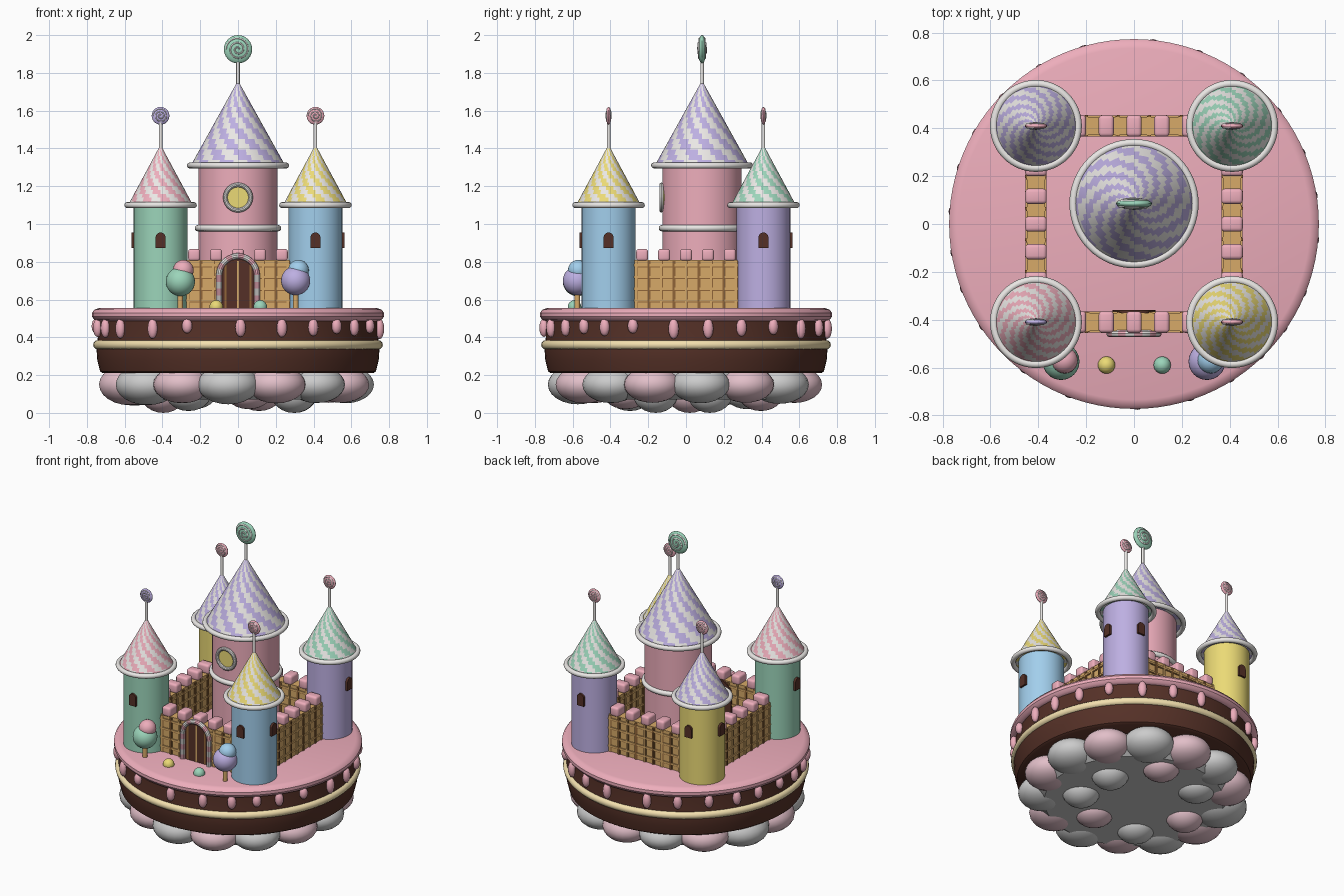
import bpy, bmesh, math, random
from math import sin, cos, pi, radians
from mathutils import Matrix, Vector

if "Cube" in bpy.data.objects:
    bpy.data.objects.remove(bpy.data.objects["Cube"])

random.seed(4)
COL = dict(pink=(.85, .42, .5), mint=(.33, .66, .49), lavender=(.51, .43, .76), blue=(.36, .62, .84),
           yellow=(.83, .70, .18), choc=(.09, .03, .02), cream=(.9, .75, .43), waffle=(.68, .4, .14),
           crust=(.28, .13, .04), white=(.82, .8, .78), puff=(.76, .52, .58))
MAT = {}
for k, c in COL.items():
    MAT[k] = bpy.data.materials.new(k)
    MAT[k].diffuse_color = (*c, 1)


def finish(name, bm, mats=(), loc=(0, 0, 0), rot=0):
    bmesh.ops.remove_doubles(bm, verts=bm.verts, dist=1e-5)
    bmesh.ops.recalc_face_normals(bm, faces=bm.faces)
    me = bpy.data.meshes.new(name)
    bm.to_mesh(me)
    bm.free()
    for m in mats:
        me.materials.append(MAT[m])
    ob = bpy.data.objects.new(name, me)
    ob.location = loc
    ob.rotation_euler.z = rot
    bpy.context.collection.objects.link(ob)
    return ob


def skin(bm, rows, pick=lambda i, j: 0, wrap=True):
    """Bridge rows of points with quads."""
    vs = [[bm.verts.new(p) for p in row] for row in rows]
    n = len(vs[0])
    for i in range(len(vs) - 1):
        for j in range(n):
            k = (j + 1) % n
            f = bm.faces.new((vs[i][j], vs[i][k], vs[i + 1][k], vs[i + 1][j]))
            f.material_index = pick(i, j)
    return vs


def lathe(name, prof, mats, loc=(0, 0, 0), seg=64, pick=lambda i, j: 0):
    bm = bmesh.new()
    skin(bm, [[(r * cos(2 * pi * j / seg), r * sin(2 * pi * j / seg), z) for j in range(seg)]
              for r, z in prof], pick)
    bmesh.ops.dissolve_degenerate(bm, edges=bm.edges, dist=1e-6)
    return finish(name, bm, mats, loc)


def ring(name, R, r, z, mat, loc=(0, 0)):
    prof = [(R + r * cos(a * pi / 6), z + r * sin(a * pi / 6)) for a in range(13)]
    return lathe(name, prof, [mat], (loc[0], loc[1], 0))


def ball(name, loc, size, mats, rot=0, seg=24):
    bm = bmesh.new()
    bmesh.ops.create_uvsphere(bm, u_segments=seg, v_segments=seg // 2, radius=1,
                              matrix=Matrix.Diagonal((*size, 1)))
    return finish(name, bm, mats, loc, rot)


def box(name, loc, size, mat, rot=0, bevel=0):
    """Box whose location is turned about the castle's middle."""
    bm = bmesh.new()
    bmesh.ops.create_cube(bm, size=1, matrix=Matrix.Diagonal((*size, 1)))
    if bevel:
        bmesh.ops.bevel(bm, geom=bm.edges[:], offset=bevel, segments=3, profile=.5, affect='EDGES')
    return finish(name, bm, [mat], Matrix.Rotation(rot, 3, 'Z') @ Vector(loc), rot)


def tube(name, path, r, mats, loc, pick=lambda i, j: 0):
    """Round tube along an x-z path."""
    bm, rows = bmesh.new(), []
    for i, (x, z) in enumerate(path):
        a, b = path[max(i - 1, 0)], path[min(i + 1, len(path) - 1)]
        d = Vector((b[0] - a[0], 0, b[1] - a[1])).normalized()
        s = d.cross(Vector((0, 1, 0)))
        rows.append([Vector((x, 0, z)) + r * (s * cos(t * pi / 5) + Vector((0, sin(t * pi / 5), 0)))
                     for t in range(10)])
    vs = skin(bm, rows, pick)
    bm.faces.new(vs[0])
    bm.faces.new(vs[-1])
    return finish(name, bm, mats, loc)


def arch(name, w, h, depth, loc, rot=0):
    """Solid round-topped door or window, base at z = 0."""
    bm = bmesh.new()
    pts = [(-w, 0), (w, 0)] + [(w * cos(a * pi / 12), h - w + w * sin(a * pi / 12)) for a in range(13)]
    f = bm.faces.new([bm.verts.new((x, -depth / 2, z)) for x, z in pts])
    g = bmesh.ops.extrude_face_region(bm, geom=[f])['geom']
    bmesh.ops.translate(bm, vec=(0, depth, 0), verts=[v for v in g if isinstance(v, bmesh.types.BMVert)])
    return finish(name, bm, ['choc'], loc, rot)


# cloud base: flat core, outer and inner puffs
lathe('cloud_core', [(0, .07), (.56, .07), (.6, .1), (.6, .22), (0, .22)], [])
for i in range(14):
    a = 2 * pi * (i + .3) / 14
    s = random.uniform(.9, 1.08)
    ball('cloud_puff', (.575 * cos(a), .575 * sin(a), .15), (.16 * s, .165 * s, .105 * s),
         ['puff'] if i % 2 else [], a)
for i in range(7):
    a = 2 * pi * i / 7 + .4
    r = random.uniform(.3, .42)
    ball('cloud_inner_puff', (r * cos(a), r * sin(a), .1), (.12, .12, .1 - .01 * (i % 3)),
         ['puff'] if i % 2 else [], a)

# cake island with cream band, icing and drips
lathe('cake', [(0, .21), (.715, .21), (.73, .22), (.745, .28), (.75, .35), (.742, .4), (.74, .51), (0, .51)],
      ['choc'], seg=96)
ring('cream_band', .742, .025, .36, 'cream')
lathe('icing', [(0, .485), (.74, .485), (.76, .492), (.773, .51), (.773, .53), (.76, .547), (.735, .555), (0, .555)],
      ['pink'], seg=96)
for d in (-171, -159, -146, -127, -111, -89, -72, -58, -46, -35, -22, -5, 9, 23, 38, 54, 69, 84,
          106, 121, 136, 150, 162, 176):
    a, h = radians(d), random.uniform(.038, .056)
    ball('icing_drip', (.752 * cos(a), .752 * sin(a), .5 - h), (.025, .028, h), ['pink'], a, 16)


def lollipop(x, y, z0, z, r, color):
    lathe('lollipop_stick', [(0, z0), (.0095, z0), (.0095, z), (0, z)], ['white'], (x, y, 0), 16)
    ball('lollipop_head', (x, y, z), (r, r * .3, r), [color])
    for s in (-1, 1):
        path = []
        for i in range(61):
            t = i / 60
            path.append((r * (.06 + .8 * t) * cos(5 * pi * t), r * (.06 + .8 * t) * sin(5 * pi * t)))
        # spiral relief lies just on each face of the sweet
        ob = tube('lollipop_swirl', path, r * .055, ['white'], (x, y, z))
        for v in ob.data.vertices:
            q = min(1, (v.co.x ** 2 + v.co.z ** 2) / r ** 2)
            v.co.y += s * r * .29 * math.sqrt(1 - q)


def tower(name, x, y, r, top, rr, tip, body, roof):
    lathe(name + '_wall', [(0, .54), (r, .54), (r, top), (0, top)], [body], (x, y, 0))
    n, seg = 16, 60
    prof = [(rr * (1 - i / n), top + (tip - top) * i / n) for i in range(n + 1)]
    # spiral striped cone
    lathe(name + '_roof', [(0, top)] + prof, [roof, 'white'], (x, y, 0), seg,
          lambda i, j: ((j + int(i * 1.5)) // 3) % 2)
    ring(name + '_eave', rr + .004, .016, top, 'white', (x, y))


# corner towers
C = .41
for sx, sy, body, roof, sweet in ((-1, -1, 'mint', 'pink', 'lavender'), (1, -1, 'blue', 'yellow', 'pink'),
                                  (1, 1, 'lavender', 'mint', 'pink'), (-1, 1, 'yellow', 'lavender', 'pink')):
    x, y = sx * C, sy * C
    tower('corner_tower', x, y, .142, 1.1, .172, 1.42, body, roof)
    lollipop(x, y, 1.4, 1.573, .047, sweet)
    arch('tower_window', .026, .082, .03, (x, y + sy * .14, .873))
    arch('tower_window', .026, .082, .03, (x + sx * .14, y, .873), pi / 2)

# central keep with round window
K = .085
tower('keep', 0, K, .21, 1.31, .25, 1.76, 'pink', 'lavender')
ring('keep_belt', .212, .017, .978, 'white', (0, K))
lollipop(0, K, 1.74, 1.925, .075, 'mint')
loop = [(.067 * cos(2 * pi * i / 40), .067 * sin(2 * pi * i / 40)) for i in range(41)]
tube('round_window_frame', loop, .012, ['white'], (0, -.13, 1.14))
pane = lathe('round_window_pane', [(0, -.02), (.066, -.02), (.066, .01), (0, .01)], ['yellow'], (0, -.117, 1.14), 40)
pane.rotation_euler.x = pi / 2

# waffle walls with battlements
for k in range(4):
    a = k * pi / 2
    box('waffle_wall', (0, -C, .68), (.6, .075, .26), 'waffle', a)
    for i in range(-4, 5):
        box('waffle_upright', (i * .066, -C, .68), (.012, .09, .25), 'crust' if i % 2 else 'waffle', a)
        box('waffle_upright_edge', (i * .066 + .008, -C, .68), (.006, .082, .25), 'crust', a)
    for i in range(4):
        box('waffle_rail', (0, -C, .595 + i * .062), (.6, .088, .012), 'waffle', a)
        box('waffle_rail_edge', (0, -C, .587 + i * .062), (.6, .081, .006), 'crust', a)
    for i in range(-2, 3):
        box('battlement', (i * .116, -C, .836), (.064, .09, .064), 'pink', a, .015)

# door with candy cane frame
arch('door', .09, .265, .095, (0, -.407, .55))
path = [(-.1, .55 + .18 * i / 10) for i in range(10)]
path += [(-.1 * cos(pi * i / 20), .73 + .1 * sin(pi * i / 20)) for i in range(21)]
path += [(.1, .73 - .18 * i / 10) for i in range(1, 11)]
tube('door_frame', path, .016, ['pink', 'white'], (0, -.458, 0), lambda i, j: (i // 2) % 2)

# sweet trees and gumdrops
for x, low, high in ((-.305, 'mint', 'pink'), (.305, 'lavender', 'blue')):
    lathe('tree_stem', [(0, .54), (.015, .54), (.015, .7), (0, .7)], ['waffle'], (x, -.575, 0), 16)
    ball('tree_ball', (x, -.575, .695 if x < 0 else .7), (.077, .077, .077), [low], seg=32)
    ball('tree_top', (x + .015, -.57, .755), (.055, .055, .055), [high])
for x, c in ((-.115, 'yellow'), (.118, 'mint')):
    ball('gumdrop', (x, -.59, .56), (.036, .036, .037), [c])

# smooth shading with kept edges
bpy.ops.object.select_all(action='SELECT')
bpy.context.view_layer.objects.active = bpy.context.selected_objects[0]
bpy.ops.object.shade_smooth_by_angle(angle=radians(35))

for m in bpy.data.materials:
    if m.users and not m.is_grease_pencil:
        m.use_nodes = True
        m.node_tree.nodes["Principled BSDF"].inputs["Base Color"].default_value = m.diffuse_color
